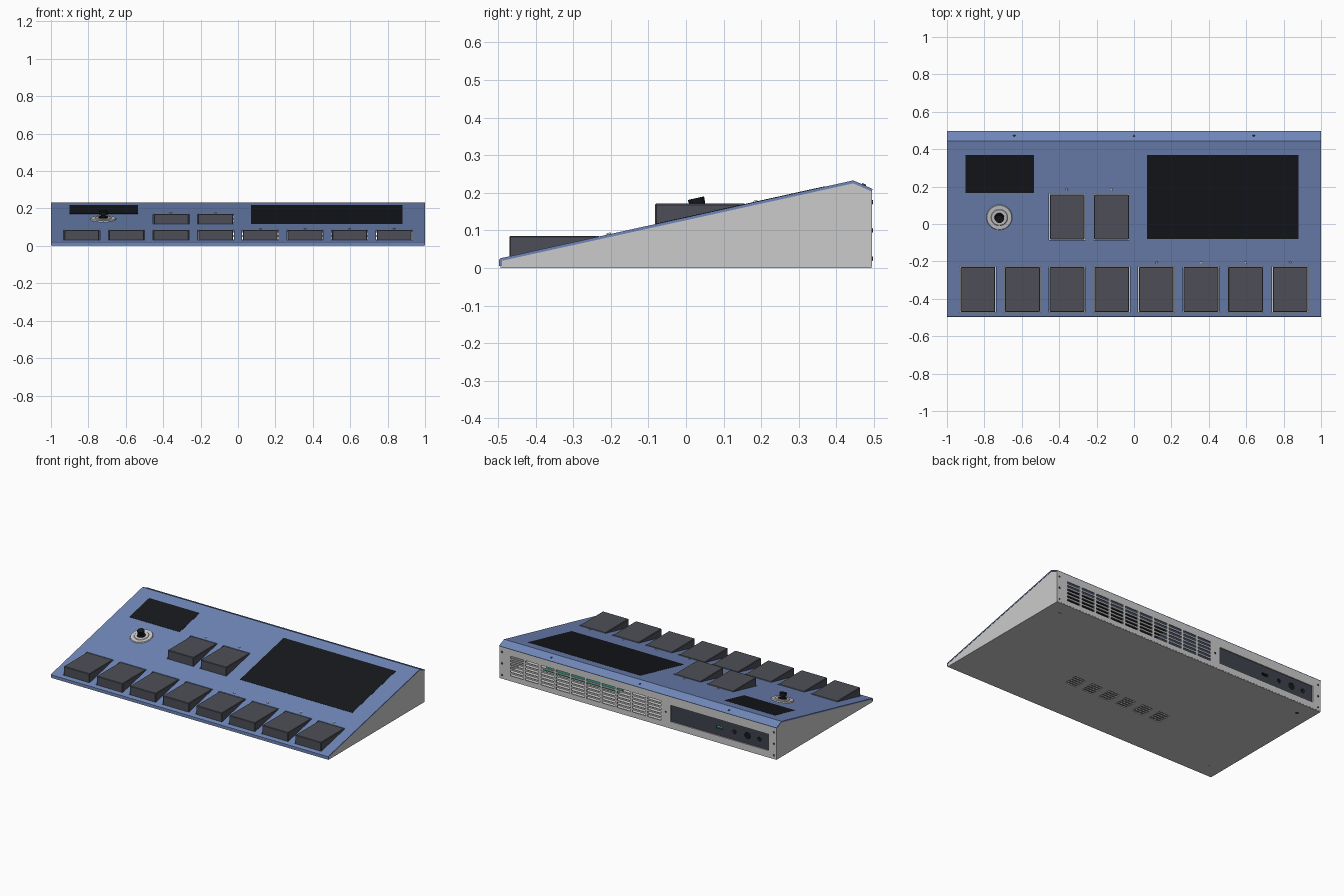
import bpy, bmesh, math
from mathutils import Matrix, Vector

if "Cube" in bpy.data.objects:
    bpy.data.objects.remove(bpy.data.objects["Cube"])

SLOPE = 0.208 / 0.942
TILT = math.atan(SLOPE)
T = 0.007                      # sheet thickness


def surf(y):
    return 0.025 + (y + 0.497) * SLOPE


def mat(name, rgb):
    m = bpy.data.materials.new(name)
    m.diffuse_color = (*rgb, 1)
    m.use_nodes = True
    m.node_tree.nodes["Principled BSDF"].inputs["Base Color"].default_value = m.diffuse_color
    return m


BLUE = mat("blue_paint", (0.16, 0.24, 0.48))
DARK = mat("key_plastic", (0.075, 0.078, 0.095))
BLACK = mat("black_glass", (0.008, 0.009, 0.012))
GREEN = mat("board_green", (0.02, 0.25, 0.16))
PANEL = mat("dark_panel", (0.05, 0.055, 0.075))
LIGHT = mat("light_metal", (0.6, 0.62, 0.62))


def finish(name, bm, m=None):
    bmesh.ops.recalc_face_normals(bm, faces=bm.faces)
    me = bpy.data.meshes.new(name)
    bm.to_mesh(me)
    bm.free()
    ob = bpy.data.objects.new(name, me)
    bpy.context.collection.objects.link(ob)
    if m:
        me.materials.append(m)
    return ob


def boxes(name, spans, m=None):
    """Each span is (x0, x1, y0, y1, z0, z1)."""
    bm = bmesh.new()
    for x0, x1, y0, y1, z0, z1 in spans:
        mx = Matrix.Translation(((x0 + x1) / 2, (y0 + y1) / 2, (z0 + z1) / 2))
        mx = mx @ Matrix.Diagonal((x1 - x0, y1 - y0, z1 - z0, 1))
        bmesh.ops.create_cube(bm, size=1, matrix=mx)
    return finish(name, bm, m)


def prism(name, profile, x0, x1, m=None, bevel=0):
    """Extrude a y-z profile along x."""
    bm = bmesh.new()
    f = bm.faces.new([bm.verts.new((x0, y, z)) for y, z in profile])
    r = bmesh.ops.extrude_face_region(bm, geom=[f])
    vs = [g for g in r["geom"] if isinstance(g, bmesh.types.BMVert)]
    bmesh.ops.translate(bm, vec=(x1 - x0, 0, 0), verts=vs)
    if bevel:
        bmesh.ops.bevel(bm, geom=bm.edges[:], offset=bevel, segments=1, affect='EDGES')
    return finish(name, bm, m)


def discs(name, items, m=None, seg=24):
    """Each item is (centre, rotation, bottom radius, top radius, depth)."""
    bm = bmesh.new()
    for c, rot, r1, r2, d in items:
        bmesh.ops.create_cone(bm, cap_ends=True, segments=seg, radius1=r1, radius2=r2,
                              depth=d, matrix=Matrix.Translation(c) @ rot)
    ob = finish(name, bm, m)
    bpy.context.view_layer.objects.active = ob
    ob.select_set(True)
    bpy.ops.object.shade_smooth_by_angle()
    ob.select_set(False)
    return ob


def cut(ob, cutter):
    md = ob.modifiers.new("cut", 'BOOLEAN')
    md.operation, md.solver, md.object = 'DIFFERENCE', 'EXACT', cutter
    bpy.context.view_layer.objects.active = ob
    bpy.ops.object.modifier_apply(modifier="cut")
    bpy.data.objects.remove(cutter)


ON_TOP = Matrix.Rotation(TILT, 4, 'X')
ON_BACK = Matrix.Rotation(-math.pi / 2, 4, 'X')
ON_SIDE = Matrix.Rotation(math.pi / 2, 4, 'Y')
ON_LIP = Matrix.Rotation(-math.atan2(0.023, 0.05), 4, 'X')
FLAT = Matrix.Identity(4)


def above(x, y, h=0):
    return Vector((x, y, surf(y))) + ON_TOP @ Vector((0, 0, h))


# Folded blue top cover with a front lip and a rear chamfer
cover = prism("top_cover", [(-0.497, 0.005), (-0.497, 0.022), (-0.493, 0.026), (0.445, 0.233),
                            (0.497, 0.21), (0.493, 0.204), (0.445, 0.225), (-0.49, 0.019),
                            (-0.49, 0.005)], -1, 1, BLUE)

# Keys: eight along the front, two in the second row
keys = [(-0.835 + i * 0.2386, -0.47) for i in range(8)] + [(-0.357, -0.082), (-0.12, -0.082)]
W, D = 0.093, 0.24
cut(cover, boxes("key_cutter", [(x - W - 0.004, x + W + 0.004, y - 0.004, y + D + 0.004,
                                 surf(y) - 0.04, surf(y) + 0.1) for x, y in keys]))
for i, (x, y) in enumerate(keys):
    top = surf(y) + 0.0545
    prism(f"key_{i + 1}", [(y, surf(y) - 0.015), (y, top), (y + D, top),
                           (y + D, surf(y + D) - 0.015)], x - W, x + W, DARK, 0.003)

# Indicator lights above the right keys and the second row
lights = [(-0.36, 0.185), (-0.12, 0.185)] + [(x, -0.205) for x, y in keys[4:8]]
discs("indicator_lights", [(above(x, y, 0.001), ON_TOP, 0.007, 0.005, 0.006)
                           for x, y in lights], LIGHT, 12)


# Display panels, nearly flush with the cover
def screen(name, x0, x1, y0, y1):
    prism(name, [(y0, surf(y0) - 0.01), (y0, surf(y0) + 0.001),
                 (y1, surf(y1) + 0.001), (y1, surf(y1) - 0.01)], x0, x1, BLACK)


screen("small_screen", -0.9, -0.535, 0.165, 0.37)
screen("large_screen", 0.07, 0.88, -0.08, 0.37)

# Joystick: stepped ring, stem and cap
jx, jy = -0.72, 0.036
discs("joystick_ring", [(above(jx, jy, 0.002), ON_TOP, 0.07, 0.066, 0.008),
                        (above(jx, jy, 0.006), ON_TOP, 0.048, 0.042, 0.006)], LIGHT, 40)
discs("joystick_knob", [(above(jx, jy, 0.009), ON_TOP, 0.028, 0.024, 0.008),
                        (above(jx, jy, 0.02), ON_TOP, 0.012, 0.012, 0.03),
                        (above(jx, jy, 0.034), ON_TOP, 0.021, 0.022, 0.02)], BLACK, 32)

# Side plates
side = [(-0.49, 0.006), (-0.49, 0.019), (0.445, 0.226), (0.488, 0.206), (0.488, 0.006)]
for name, s in (("right_side", 1), ("left_side", -1)):
    prism(name, side, s * (0.998 - T), s * 0.998)

# Bottom plate with six vent groups
bottom = boxes("bottom_plate", [(-0.998, 0.998, -0.494, 0.494, 0, T)])
slits = [(-0.318 + g * 0.127 - 0.04, -0.318 + g * 0.127 + 0.04, -0.195 + r * 0.02,
          -0.184 + r * 0.02, -0.05, 0.05) for g in range(6) for r in range(5)]
cut(bottom, boxes("slit_cutter", slits))
discs("bottom_screws", [((x, y, 0.001), FLAT, 0.012, 0.012, 0.002)
                        for x in (-0.9, 0.9) for y in (-0.39, 0.4)], PANEL, 16)

# Back plate with slotted vent field and connector window
back = boxes("back_plate", [(-0.998, 0.998, 0.488, 0.495, 0.004, 0.208)])
vents = [(-0.165 + c * 0.11, -0.07 + c * 0.11, 0.4, 0.6, 0.035 + r * 0.023, 0.048 + r * 0.023)
         for c in range(10) for r in range(6)]
cut(back, boxes("vent_cutter", vents + [(-0.94, -0.235, 0.4, 0.6, 0.045, 0.152)]))
discs("back_screws", [((x, 0.495, z), ON_BACK, 0.007, 0.005, 0.006) for x, z in
                      [(s * 0.98, z) for s in (-1, 1) for z in (0.025, 0.1, 0.175)]
                      + [(-0.2, 0.1)]], PANEL, 12)

# Connector panel with a slot and three round openings
ports = boxes("connector_panel", [(-0.96, -0.215, 0.482, 0.488, 0.03, 0.17)], PANEL)
cut(ports, boxes("port_slot_cutter", [(-0.605, -0.56, 0.4, 0.6, 0.09, 0.107)]))
holes = [(-0.69, 0.013), (-0.785, 0.021), (-0.87, 0.013)]
cut(ports, discs("port_cutter", [((x, 0.48, 0.098), ON_BACK, r, r, 0.1) for x, r in holes]))
discs("port_sockets", [((x, 0.46, 0.098), ON_BACK, r * 1.1, r * 1.1, 0.04)
                       for x, r in holes], BLACK)

# Circuit boards inside
boxes("main_board", [(0.2, 0.75, 0.05, 0.4, 0.08, 0.086)], GREEN)
boxes("port_board", [(-0.65, -0.52, 0.38, 0.478, 0.084, 0.09)], GREEN)

# Cover screws: rear chamfer and both sides
discs("top_screws", [((x, 0.473, 0.2215), ON_LIP, 0.007, 0.005, 0.005)
                     for x in (-0.64, 0, 0.64)], PANEL, 12)
